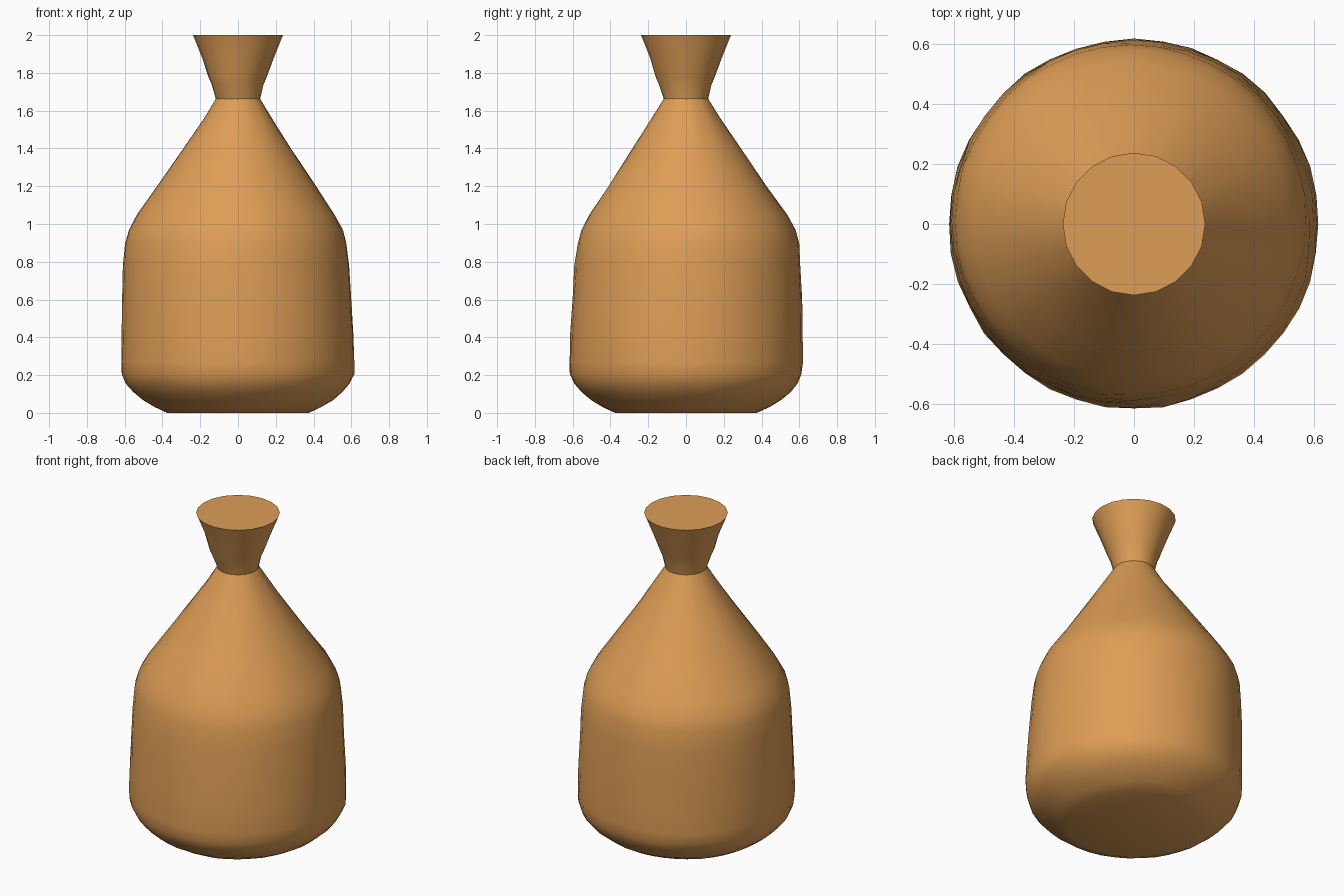
import bpy, bmesh, math, random

random.seed(4)
cube = bpy.data.objects.get("Cube")
if cube:
    bpy.data.objects.remove(cube, do_unlink=True)

# Single cloth colour
cloth = bpy.data.materials.new("tan_cloth")
cloth.use_nodes = True
colour = (0.73, 0.34, 0.093, 1)
cloth.diffuse_color = colour
bsdf = cloth.node_tree.nodes["Principled BSDF"]
bsdf.inputs["Base Color"].default_value = colour
bsdf.inputs["Roughness"].default_value = 0.9


def lathe(name, profile, sides, deform):
    """Spin (radius, height) pairs round z, cap both ends, then deform each point."""
    bm = bmesh.new()
    rings = []
    for r, z in profile:
        ring = []
        for i in range(sides):
            a = math.tau * i / sides
            ring.append(bm.verts.new(deform(r, a, z)))
        rings.append(ring)
    for low, high in zip(rings, rings[1:]):
        for i in range(sides):
            j = (i + 1) % sides
            bm.faces.new((low[i], low[j], high[j], high[i]))
    bm.faces.new(rings[0][::-1])
    bm.faces.new(rings[-1])
    mesh = bpy.data.meshes.new(name)
    bm.to_mesh(mesh)
    bm.free()
    mesh.materials.append(cloth)
    obj = bpy.data.objects.new(name, mesh)
    bpy.context.collection.objects.link(obj)
    bpy.ops.object.select_all(action="DESELECT")
    obj.select_set(True)
    bpy.context.view_layer.objects.active = obj
    bpy.ops.object.shade_smooth_by_angle(angle=math.radians(32))
    return obj


def slump(r, a, z):
    # Shoulders lean slightly back and to the right; cloth is a little uneven
    lean = 0.013 * max(0, 1 - abs(z - 0.95) / 0.6)
    if 0.01 < z < 1.6:
        r += random.uniform(-0.003, 0.003)
    return (r * math.cos(a) - lean, r * math.sin(a) + lean, z)


def pinch(r, a, z):
    # Fold of cloth bulging at the front right of the tie
    near = max(0, math.cos(a - math.radians(235)))
    if 1.7 < z < 1.8:
        r += 0.012 * near ** 2
    return (r * math.cos(a), r * math.sin(a), z)


# Filled sack, from the flat base up to the tie
body = [(0.375, 0), (0.44, 0.03), (0.5, 0.065), (0.555, 0.11), (0.592, 0.155),
        (0.613, 0.205), (0.618, 0.27), (0.613, 0.42), (0.607, 0.6), (0.598, 0.78),
        (0.586, 0.9), (0.565, 0.97), (0.523, 1.05), (0.42, 1.2), (0.285, 1.4),
        (0.18, 1.56), (0.11, 1.675)]
lathe("sack_body", body, 40, slump)

# Gathered cloth flaring above the tie
flare = [(0.117, 1.66), (0.134, 1.735), (0.153, 1.78), (0.19, 1.88), (0.238, 2)]
lathe("gathered_top", flare, 20, pinch)
